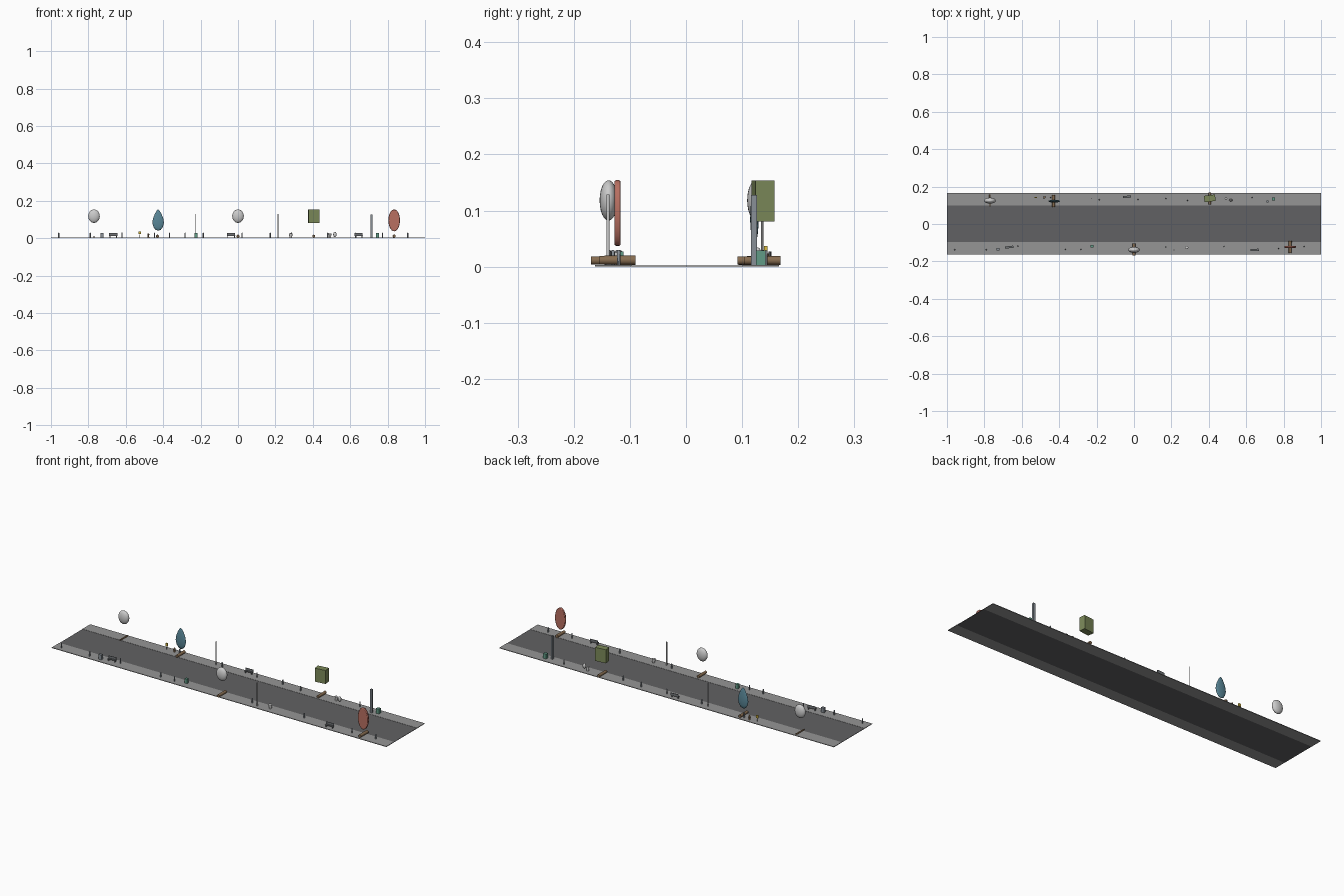
import bpy, bmesh, math
from mathutils import Matrix

if "Cube" in bpy.data.objects:
    bpy.data.objects.remove(bpy.data.objects["Cube"])

BASE = 0.003  # pavement top


def mat(name, r, g, b):
    m = bpy.data.materials.new(name)
    m.diffuse_color = (r, g, b, 1)
    m.use_nodes = True
    m.node_tree.nodes["Principled BSDF"].inputs["Base Color"].default_value = m.diffuse_color
    return m


asphalt = mat("asphalt", 0.12, 0.12, 0.125)
paving = mat("paving", 0.3, 0.3, 0.3)
bark = mat("bark", 0.24, 0.15, 0.08)
steel = mat("steel", 0.25, 0.28, 0.31)
blue = mat("blue_leaf", 0.1, 0.24, 0.31)
red = mat("red_leaf", 0.48, 0.16, 0.12)
green = mat("green_leaf", 0.2, 0.25, 0.1)
teal = mat("teal_bin", 0.12, 0.33, 0.24)
yellow = mat("yellow_paint", 0.7, 0.5, 0.05)
dark = mat("dark_metal", 0.16, 0.17, 0.18)


def finish(name, bm, loc, material=None, rot=0, smooth=False):
    me = bpy.data.meshes.new(name)
    bmesh.ops.recalc_face_normals(bm, faces=bm.faces)
    bm.to_mesh(me)
    bm.free()
    ob = bpy.data.objects.new(name, me)
    bpy.context.collection.objects.link(ob)
    ob.location = loc
    ob.rotation_euler.z = rot
    if material:
        me.materials.append(material)
    if smooth:
        bpy.context.view_layer.objects.active = ob
        bpy.ops.object.select_all(action='DESELECT')
        ob.select_set(True)
        bpy.ops.object.shade_smooth_by_angle(angle=math.radians(40))
    return ob


def add_box(bm, size, off=(0, 0, 0)):
    bmesh.ops.create_cube(bm, size=1, matrix=Matrix.Translation(off) @ Matrix.Diagonal((*size, 1)))


def box(name, size, loc, material=None, rot=0):
    bm = bmesh.new()
    add_box(bm, size)
    return finish(name, bm, loc, material, rot)


def lathe(name, profile, loc, material=None, seg=12, yscale=1.0, rot=0):
    """Revolve (radius, height) points about z."""
    bm = bmesh.new()
    vs = [bm.verts.new((r, 0, z)) for r, z in profile]
    es = [bm.edges.new(p) for p in zip(vs, vs[1:])]
    bmesh.ops.spin(bm, geom=vs + es, cent=(0, 0, 0), axis=(0, 0, 1),
                   angle=math.tau, steps=seg)
    bmesh.ops.remove_doubles(bm, verts=bm.verts, dist=1e-5)
    bmesh.ops.scale(bm, vec=(1, yscale, 1), verts=bm.verts)
    return finish(name, bm, loc, material, rot, True)


def ellipsoid(name, radii, loc, material=None):
    bm = bmesh.new()
    bmesh.ops.create_uvsphere(bm, u_segments=20, v_segments=12, radius=1)
    bmesh.ops.scale(bm, vec=radii, verts=bm.verts)
    return finish(name, bm, loc, material, 0, True)


def y_cylinder(name, rx, rz, length, loc, material, seg=12, rot=0, taper=1.0):
    bm = bmesh.new()
    bmesh.ops.create_cone(bm, cap_ends=True, segments=seg, radius1=1, radius2=taper,
                          depth=length, matrix=Matrix.Diagonal((1, 1, 1, 1)))
    bmesh.ops.scale(bm, vec=(rx, rz, 1), verts=bm.verts)
    bmesh.ops.rotate(bm, matrix=Matrix.Rotation(math.pi / 2, 3, 'X'), verts=bm.verts)
    return finish(name, bm, loc, material, rot, True)


# Street and pavements
box("road", (2, 0.196, 0.002), (0, 0.002, 0.001), asphalt)
for side in (-1, 1):
    box("pavement", (2, 0.066, 0.003), (0, 0.002 + side * 0.131, 0.0015), paving)

# Fallen trunks beneath the floating crowns
for x, y, r in ((-0.77, 0.126, 0.004), (-0.43, 0.124, 0.008), (0, -0.137, 0.008),
                (0.405, 0.136, 0.008), (0.835, -0.122, 0.0085)):
    y_cylinder("trunk", r, r, 0.064, (x, y, BASE + r), bark, taper=0.92)

# Crowns
ellipsoid("grey_crown", (0.031, 0.016, 0.036), (-0.77, 0.125, 0.118))
ellipsoid("grey_crown", (0.031, 0.016, 0.036), (0, -0.138, 0.118))
lathe("blue_crown", [(0, 0.04), (0.014, 0.045), (0.025, 0.06), (0.031, 0.083),
                     (0.027, 0.107), (0.017, 0.132), (0.007, 0.148), (0, 0.154)],
      (-0.427, 0.122, 0), blue, 20, 0.25)
box("green_crown", (0.06, 0.034, 0.073), (0.405, 0.137, 0.117), green, math.radians(7))
red_crown = y_cylinder("red_crown", 0.031, 0.0585, 0.011, (0.835, -0.122, 0.0955), red, 32)
bev = red_crown.modifiers.new("bevel", 'BEVEL')
bev.width, bev.segments, bev.limit_method = 0.003, 2, 'ANGLE'

# Poles
lathe("lamp_pole", [(0, 0), (0.003, 0), (0.003, 0.126), (0, 0.126)], (0.213, -0.139, BASE))
box("sign_post", (0.011, 0.011, 0.125), (0.714, 0.121, BASE + 0.0625), steel)
lathe("thin_pole", [(0, 0), (0.002, 0), (0.002, 0.126), (0, 0.126)],
      (-0.226, 0.136, BASE), None, 8)

# Benches
for x, y, a in ((-0.667, -0.124, 6), (-0.037, 0.145, 4), (0.645, -0.139, 3)):
    bm = bmesh.new()
    add_box(bm, (0.044, 0.011, 0.003), (0, 0, 0.01))
    add_box(bm, (0.044, 0.002, 0.013), (0, 0.005, 0.0175))
    for s in (-1, 1):
        add_box(bm, (0.003, 0.01, 0.0085), (s * 0.018, 0, 0.00425))
    finish("bench", bm, (x, y, BASE), dark, math.radians(a))

# Bins
box("bin", (0.017, 0.017, 0.026), (0.746, 0.133, BASE + 0.013), teal)
box("bin", (0.015, 0.015, 0.024), (-0.224, -0.119, BASE + 0.012), teal)
box("utility_box", (0.018, 0.014, 0.026), (-0.727, -0.134, BASE + 0.013), steel)

# Yellow and brown hydrants
HYDRANT = [(0, 0), (0.006, 0), (0.006, 0.003), (0.004, 0.004), (0.004, 0.014),
           (0.006, 0.016), (0.005, 0.02), (0, 0.023)]
lathe("hydrant", HYDRANT, (-0.479, 0.142, BASE), bark)
lathe("meter_stem", [(0, 0), (0.002, 0), (0.002, 0.018), (0, 0.018)], (-0.525, 0.142, BASE), dark, 8)
box("meter_head", (0.013, 0.006, 0.015), (-0.525, 0.142, BASE + 0.0265), yellow)

# Planters
lathe("planter", [(0, 0), (0.006, 0), (0.009, 0.012), (0.009, 0.022), (0.004, 0.024), (0, 0.024)],
      (0.282, -0.126, BASE))
ellipsoid("shrub", (0.009, 0.007, 0.014), (0.518, 0.128, BASE + 0.017))
lathe("shrub_pot", [(0, 0), (0.006, 0), (0.007, 0.022), (0, 0.022)], (0.492, 0.135, BASE))

# Bollards
BOLLARD = [(0, 0), (0.0032, 0), (0.0032, 0.024), (0.002, 0.026), (0, 0.027)]
for x, y in ((-0.958, -0.138), (-0.79, -0.138), (-0.62, -0.117), (-0.366, -0.137),
             (-0.283, -0.137), (0.172, -0.123), (0.48, -0.12), (0.772, -0.13),
             (-0.447, 0.142), (-0.186, 0.13), (0.022, 0.131), (0.172, 0.137),
             (0.286, 0.126), (0.63, 0.142), (0.908, -0.12)):
    lathe("bollard", BOLLARD, (x, y, BASE), steel, 8)
